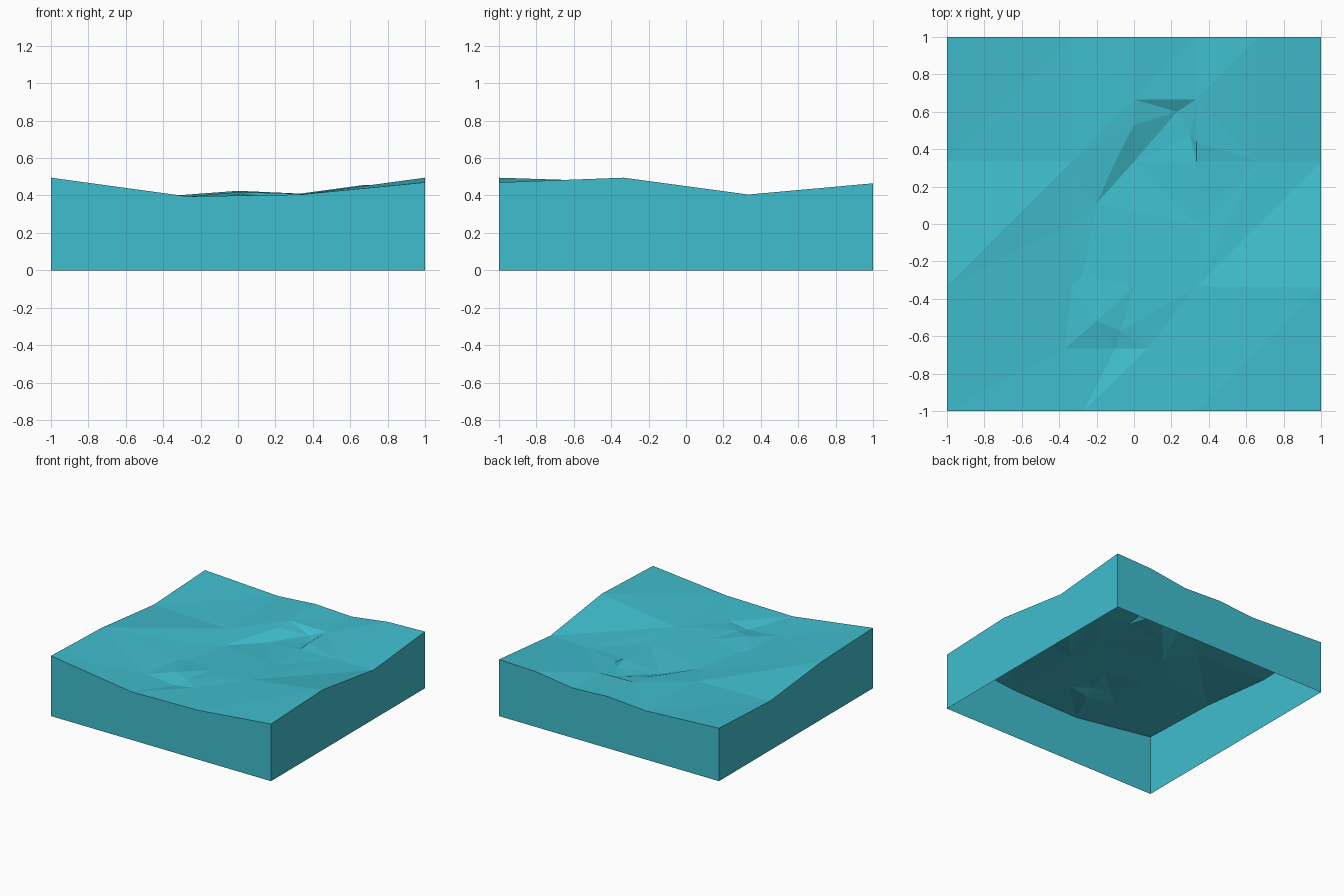
import bpy
import bmesh
from mathutils import Vector
from mathutils.geometry import delaunay_2d_cdt

cube = bpy.data.objects.get("Cube")
if cube:
    bpy.data.objects.remove(cube)

A = 1 / 3
B = 2 / 3

# Rim of the water, then the gentle swell, then the two ripples
rim = [
    (-1, -1, .495), (-.27, -1, .395), (A, -1, .405), (1, -1, .47),
    (1, -A, .495), (1, A, .405), (1, 1, .465),
    (B, 1, .455), (A, 1, .41), (0, 1, .425), (-A, 1, .4),
    (-1, 1, .435), (-1, A, .405), (-1, -A, .473),
]
swell = [
    (-A, -A, .383), (0, -A, .39), (A, -A, .402), (-A, 0, .38),
    (A, 0, .39), (-A, A, .388), (A, A, .395), (B, A, .4),
]
front_ripple = [
    (-.37, -B, .388), (-.1, -B, .365), (.07, -B, .39),
    (-.2, -.52, .395), (-.07, -.57, .385), (0, -.53, .395), (-.27, -.27, .375),
]
back_ripple = [
    (0, B, .418), (A, B, .41), (0, .53, .408), (.23, .6, .38),
    (0, A, .36), (-.1, A, .39), (-.2, .11, .37), (A, .44, .407), (.3, .47, .385),
]
points = rim + swell + front_ripple + back_ripple

# Creases that must stay as edges
n = len(rim)
creases = [(i, (i + 1) % n) for i in range(n)]


def crease(*path):
    index = [min(range(len(points)),
                 key=lambda i: (points[i][0] - x) ** 2 + (points[i][1] - y) ** 2)
             for x, y in path]
    creases.extend(zip(index, index[1:]))


crease((0, B), (A, B), (.23, .6), (0, A), (-.2, .11), (-A, 0))
crease((0, B), (0, .53), (-.1, A), (-.2, .11))
crease((0, .53), (.23, .6))
crease((-.37, -B), (-.2, -.52), (-.07, -.57), (0, -.53), (.07, -B), (-.1, -B), (-.37, -B))
crease((-.27, -1), (-.1, -B))
crease((-1, -A), (-A, A))
crease((A, -A), (1, A))
crease((A, -1), (1, -A))

# Triangulate, squeezed along one diagonal so that facets follow it
squeezed = [Vector(((x + y) * .8, y - x)) for x, y, z in points]
verts, _, faces, originals, _, _ = delaunay_2d_cdt(squeezed, creases, [], 0, 1e-5)

bm = bmesh.new()
made = []
for v, source in zip(verts, originals):
    z = points[source[0]][2] if source else .39
    s = v.x / .8
    made.append(bm.verts.new(((s - v.y) / 2, (s + v.y) / 2, z)))
for f in faces:
    a, b, c = (made[i].co for i in f[:3])
    if (b - a).cross(c - a).length > 1e-4:
        bm.faces.new([made[i] for i in f])

# Side walls hang from the rim; the underside is open
border = [e for e in bm.edges if e.is_boundary]
walls = bmesh.ops.extrude_edge_only(bm, edges=border)["geom"]
for v in walls:
    if isinstance(v, bmesh.types.BMVert):
        v.co.z = 0
bmesh.ops.recalc_face_normals(bm, faces=bm.faces[:])
bm.normal_update()
if sum(f.normal.z * f.calc_area() for f in bm.faces) < 0:
    bmesh.ops.reverse_faces(bm, faces=bm.faces[:])

mesh = bpy.data.meshes.new("water_block")
bm.to_mesh(mesh)
bm.free()
water = bpy.data.objects.new("water_block", mesh)
bpy.context.collection.objects.link(water)

# Teal water colour
teal = bpy.data.materials.new("teal_water")
teal.use_nodes = True
teal.diffuse_color = (.051, .515, .617, 1)
shader = next(node for node in teal.node_tree.nodes if node.type == "BSDF_PRINCIPLED")
shader.inputs["Base Color"].default_value = teal.diffuse_color
mesh.materials.append(teal)
